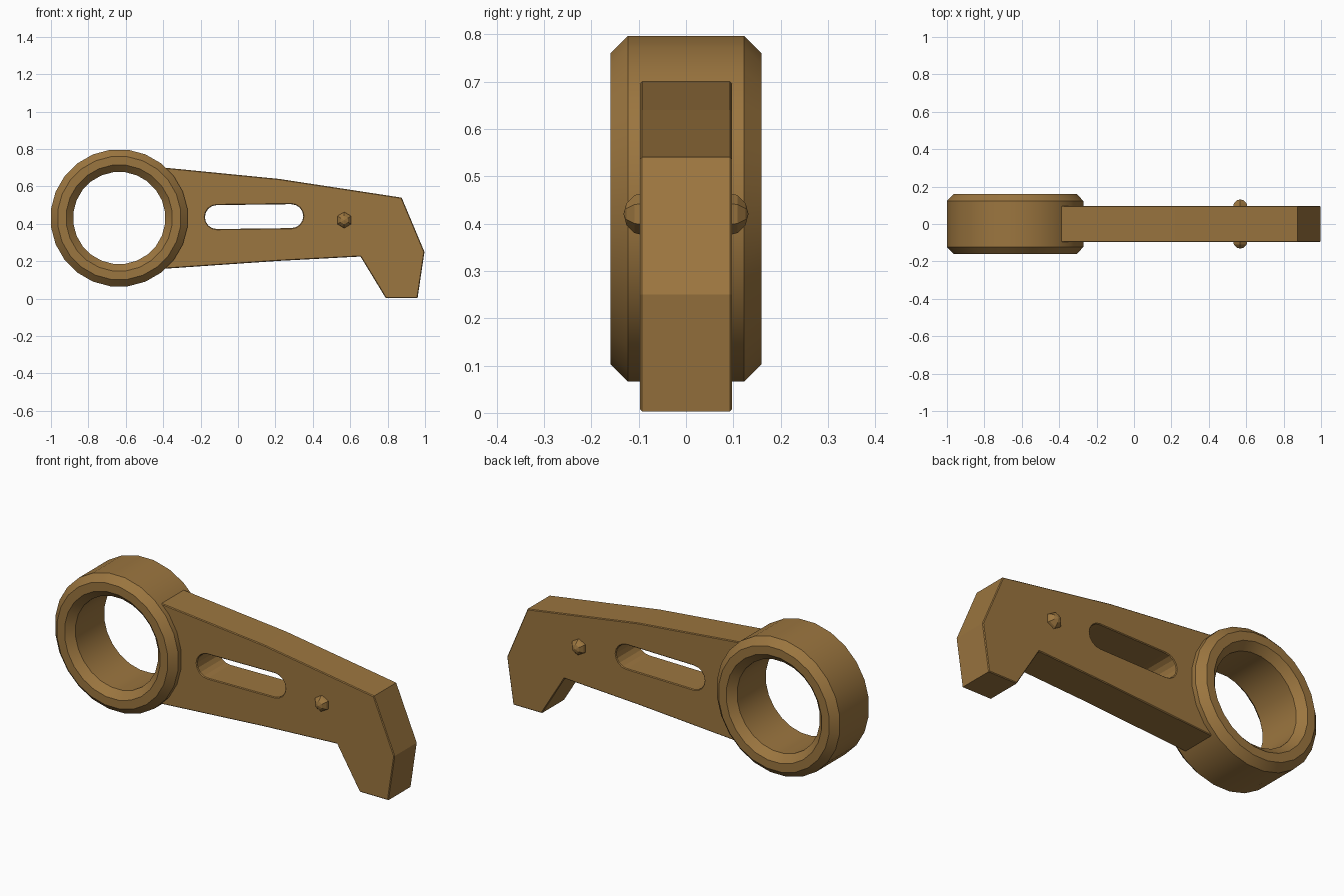
import bpy, bmesh
from math import sin, cos, pi, radians, atan2
from mathutils import Matrix

cube = bpy.data.objects.get("Cube")
if cube:
    bpy.data.objects.remove(cube, do_unlink=True)

# Single bronze colour
bronze = bpy.data.materials.new("bronze")
bronze.use_nodes = True
bronze.diffuse_color = (0.33, 0.18, 0.05, 1)
bronze.node_tree.nodes["Principled BSDF"].inputs["Base Color"].default_value = bronze.diffuse_color

RING_X, RING_Z = -0.635, 0.431


def add_object(name, data):
    obj = bpy.data.objects.new(name, data)
    bpy.context.collection.objects.link(obj)
    data.materials.append(bronze)
    bpy.ops.object.select_all(action='DESELECT')
    obj.select_set(True)
    bpy.context.view_layer.objects.active = obj
    return obj


def arc(cx, cz, r, start, end, steps):
    angles = [radians(start + (end - start) * i / steps) for i in range(steps + 1)]
    return [(cx + r * cos(a), cz + r * sin(a)) for a in angles]


# Ring: chamfered section swept around the y axis
def make_ring(segments=24):
    half = [(0.368, 0.123), (0.331, 0.16), (0.285, 0.16), (0.247, 0.122)]
    section = half + [(r, -y) for r, y in reversed(half)]
    bm = bmesh.new()
    loops = []
    for i in range(segments):
        a = 2 * pi * (i + 0.5) / segments
        loops.append([bm.verts.new((RING_X + r * cos(a), y, RING_Z + r * sin(a)))
                      for r, y in section])
    n = len(section)
    for i in range(segments):
        p, q = loops[i], loops[(i + 1) % segments]
        for j in range(n):
            k = (j + 1) % n
            bm.faces.new((p[j], p[k], q[k], q[j]))
    bmesh.ops.recalc_face_normals(bm, faces=bm.faces)
    mesh = bpy.data.meshes.new("ring")
    bm.to_mesh(mesh)
    bm.free()
    add_object("ring", mesh)
    bpy.ops.object.shade_smooth_by_angle(angle=radians(30))


# Arm: filled outline with a slot, thickened with a fine edge bevel
def make_arm():
    outline = [(-0.39, 0.70), (0.22, 0.64), (0.875, 0.54), (0.997, 0.25),
               (0.96, 0.003), (0.79, 0.003), (0.655, 0.225), (0.22, 0.202), (-0.39, 0.16)]
    outline += arc(RING_X, RING_Z, 0.3, -47, 47, 10)
    slot = arc(-0.113, 0.436, 0.064, 90, 270, 8) + arc(0.285, 0.441, 0.064, -90, 90, 8)
    curve = bpy.data.curves.new("arm", 'CURVE')
    curve.dimensions = '2D'
    curve.fill_mode = 'BOTH'
    curve.extrude = 0.093
    curve.bevel_depth = 0.004
    curve.bevel_resolution = 0
    curve.offset = -0.004
    for points in (outline, slot):
        spline = curve.splines.new('POLY')
        spline.points.add(len(points) - 1)
        for point, (x, z) in zip(spline.points, points):
            point.co = (x, z, 0, 1)
        spline.use_cyclic_u = True
    arm = add_object("arm", curve)
    arm.rotation_euler.x = pi / 2
    bpy.ops.object.convert(target='MESH')
    bpy.ops.object.shade_flat()


# Pin heads: faceted domes on both sides of the arm
def make_pin(name, side):
    bm = bmesh.new()
    bmesh.ops.create_uvsphere(bm, u_segments=6, v_segments=6, radius=0.046,
                              matrix=Matrix.Rotation(pi / 2, 4, 'X'))
    mesh = bpy.data.meshes.new(name)
    bm.to_mesh(mesh)
    bm.free()
    pin = add_object(name, mesh)
    pin.location = (0.568, side * 0.086, 0.42)


make_ring()
make_arm()
make_pin("front_pin", -1)
make_pin("back_pin", 1)
